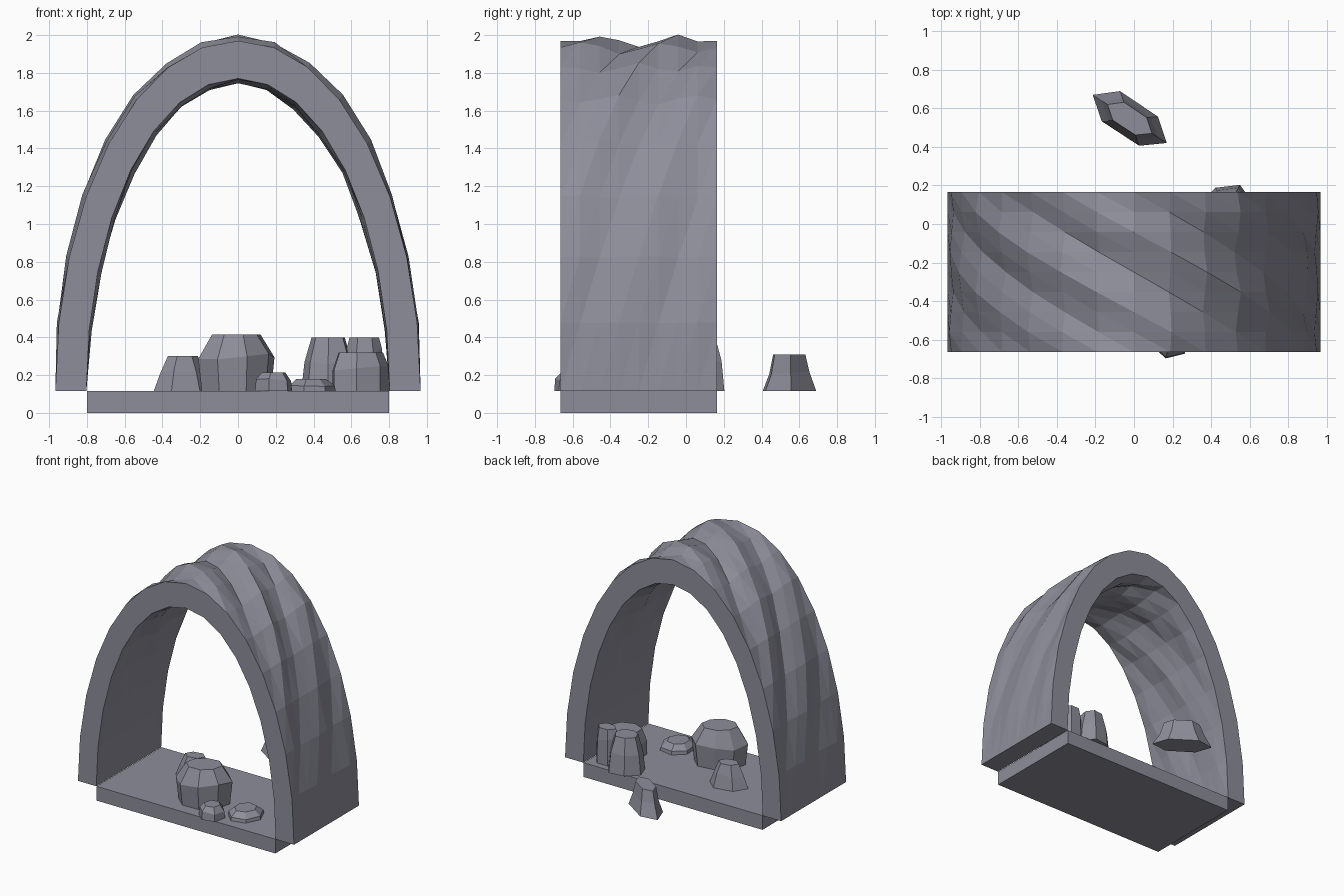
import bpy, bmesh, random
from math import sin, cos, pi, radians

cube = bpy.data.objects.get("Cube")
if cube:
    bpy.data.objects.remove(cube, do_unlink=True)

stone = bpy.data.materials.new("grey_stone")
stone.use_nodes = True
COLOUR = (0.27, 0.27, 0.325, 1)
stone.diffuse_color = COLOUR
stone.node_tree.nodes["Principled BSDF"].inputs["Base Color"].default_value = COLOUR

FLOOR, FRONT, BACK = 0.115, -0.665, 0.165
SEGS, ROWS = 16, 8


def finish(name, bm):
    bmesh.ops.recalc_face_normals(bm, faces=bm.faces)
    mesh = bpy.data.meshes.new(name)
    bm.to_mesh(mesh)
    bm.free()
    mesh.materials.append(stone)
    obj = bpy.data.objects.new(name, mesh)
    bpy.context.collection.objects.link(obj)
    return obj


# Floor slab
bm = bmesh.new()
bmesh.ops.create_cube(bm, size=1)
for v in bm.verts:
    v.co.x *= 1.6
    v.co.y = v.co.y * (BACK - FRONT) + (FRONT + BACK) / 2
    v.co.z = (v.co.z + 0.5) * FLOOR
finish("floor_slab", bm)


# Arch: two half-elliptical shells with ridges running diagonally across them
def shell(bm, width, height, ripple, bias, rng):
    grid = []
    for i in range(SEGS + 1):
        t = pi * (1 - i / SEGS)
        row = []
        for j in range(ROWS + 1):
            push = 0
            if 0 < j < ROWS:
                wave = cos(pi / 2 * (i + j - 10))
                push = (ripple * wave + bias + rng.uniform(-0.01, 0.01)) * sin(t) ** 0.7
            y = FRONT + (BACK - FRONT) * j / ROWS
            row.append(bm.verts.new(((width + push) * cos(t), y,
                                     FLOOR + (height + push) * sin(t))))
        grid.append(row)
    for i in range(SEGS):
        for j in range(ROWS):
            a, b = grid[i][j], grid[i + 1][j]
            c, d = grid[i + 1][j + 1], grid[i][j + 1]
            bm.faces.new((a, b, d))
            bm.faces.new((b, c, d))
    return grid


bm = bmesh.new()
rng = random.Random(4)
outer = shell(bm, 0.967, 1.855, 0.028, 0, rng)
inner = shell(bm, 0.803, 1.655, 0.018, -0.015, rng)
for i in range(SEGS):
    for j in (0, ROWS):
        bm.faces.new((outer[i][j], outer[i + 1][j], inner[i + 1][j], inner[i][j]))
for j in range(ROWS):
    for i in (0, SEGS):
        bm.faces.new((outer[i][j], outer[i][j + 1], inner[i][j + 1], inner[i][j]))
finish("rock_arch", bm)


# Rocks: three stacked irregular rings, capped top and bottom
def rock(name, x, y, rx, ry, height, mid, mid_z, top, sides=7, turn=0, seed=1):
    rng = random.Random(seed)
    wobble = [rng.uniform(0.92, 1.04) for _ in range(sides)]
    ca, sa = cos(radians(turn)), sin(radians(turn))
    bm = bmesh.new()
    rings = []
    for scale, level in ((1, 0), (mid, mid_z), (top, 1)):
        ring = []
        for k in range(sides):
            a = 2 * pi * k / sides
            px, py = rx * scale * wobble[k] * cos(a), ry * scale * wobble[k] * sin(a)
            z = FLOOR + height * level
            if level == mid_z:
                z += height * rng.uniform(-0.08, 0.08)
            ring.append(bm.verts.new((x + px * ca - py * sa, y + px * sa + py * ca, z)))
        rings.append(ring)
    for low, high in zip(rings, rings[1:]):
        for k in range(sides):
            n = (k + 1) % sides
            bm.faces.new((low[k], low[n], high[n], high[k]))
    bm.faces.new(rings[0])
    bm.faces.new(rings[-1])
    finish(name, bm)


rock("large_boulder", -0.01, -0.42, 0.19, 0.155, 0.30, 1.1, 0.58, 0.70, 8, 20, 2)
rock("sloped_rock", -0.29, -0.13, 0.16, 0.11, 0.185, 0.78, 0.55, 0.52, 6, 10, 3)
rock("small_front_rock", 0.19, -0.60, 0.10, 0.10, 0.10, 0.95, 0.6, 0.62, 6, 15, 5)
rock("flat_rock", 0.38, -0.45, 0.135, 0.145, 0.065, 0.97, 0.4, 0.62, 7, 0, 6)
rock("right_boulder", 0.645, -0.15, 0.165, 0.13, 0.205, 1.0, 0.6, 0.78, 7, 8, 7)
rock("back_tall_rock", 0.48, 0.075, 0.15, 0.135, 0.285, 0.88, 0.55, 0.62, 7, 13, 8)
rock("narrow_rock", 0.67, 0.05, 0.10, 0.075, 0.285, 0.95, 0.72, 0.78, 6, 0, 9)
rock("outlying_rock", -0.022, 0.545, 0.235, 0.105, 0.195, 0.75, 0.5, 0.6, 6, -33, 11)
